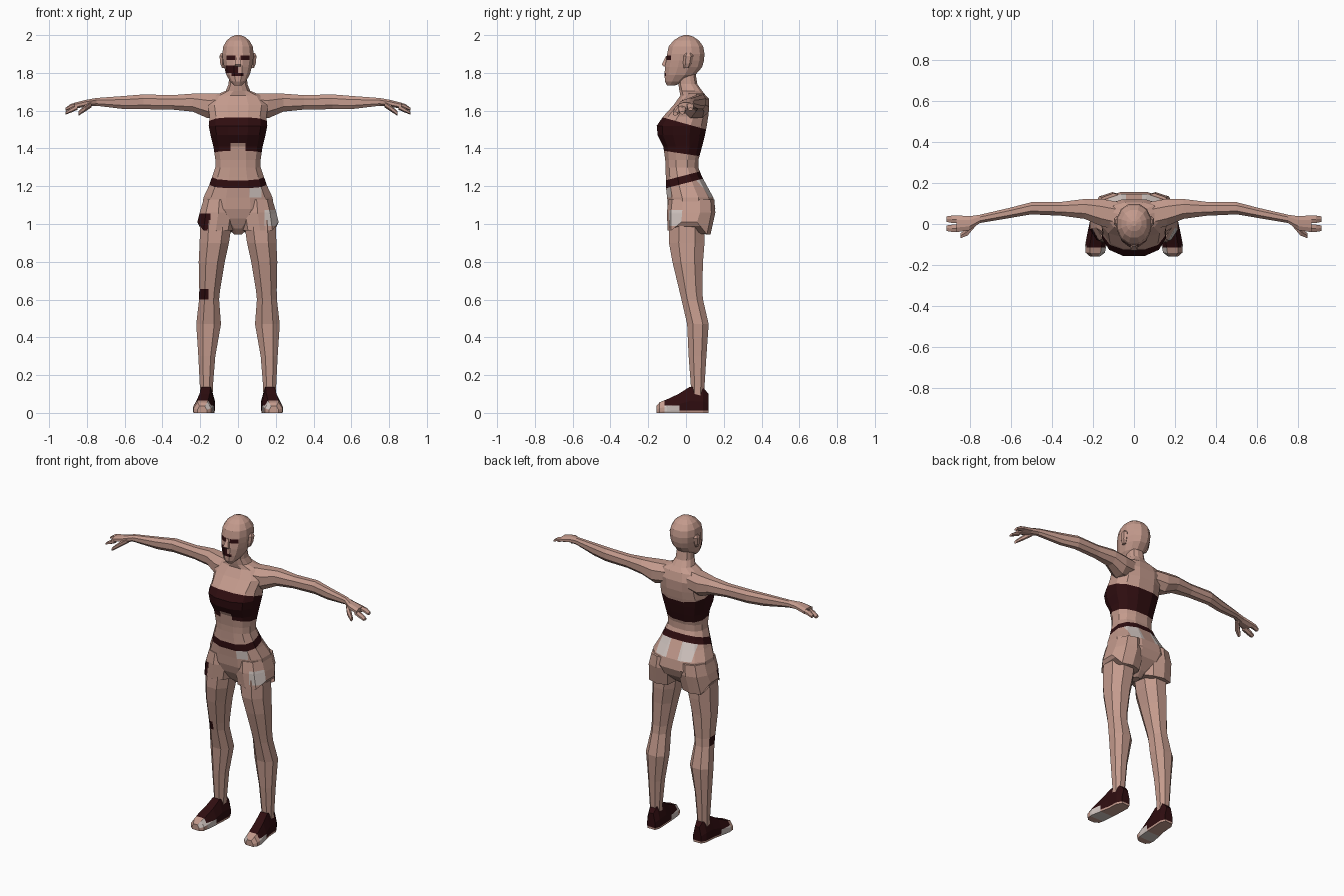
import bpy, bmesh, math
from mathutils import Vector


def material(name, rgb):
    m = bpy.data.materials.new(name)
    m.diffuse_color = (*rgb, 1)
    return m


MATS = [material("skin", (0.55, 0.325, 0.265)),
        material("dark_maroon", (0.028, 0.004, 0.005)),
        material("pale_patch", (0.64, 0.56, 0.53))]
SKIN, DARK, PALE = 0, 1, 2
AXES = {"x": (0, 1, 2), "y": (1, 0, 2), "z": (2, 0, 1)}


def round_section(n, p=1.0):
    """Unit superellipse with a flat facing each way."""
    k = math.cos(math.pi / n)
    f = lambda v: math.copysign(abs(v / k) ** p, v)
    ang = [(i + 0.5) * 2 * math.pi / n for i in range(n)]
    return [(f(math.cos(a)), f(math.sin(a))) for a in ang]


def loft(name, rings, section, axis="z", side=1, cuts=(), paint=None, tweak=None):
    """Skin rings (t, u0, u1, v0, v1) along an axis, slice by planes, paint faces."""
    bm = bmesh.new()
    t_i, u_i, v_i = AXES[axis]
    loops = []
    for k, (t, u0, u1, v0, v1) in enumerate(rings):
        loop = []
        for a, b in section:
            co = Vector((0, 0, 0))
            co[t_i] = t
            co[u_i] = (u0 + u1) / 2 + a * (u1 - u0) / 2
            co[v_i] = (v0 + v1) / 2 + b * (v1 - v0) / 2
            if tweak:
                tweak(k, co)
            co.x *= side
            loop.append(bm.verts.new(co))
        loops.append(loop)
    n = len(section)
    for a, b in zip(loops, loops[1:]):
        for i in range(n):
            j = (i + 1) % n
            bm.faces.new((a[i], a[j], b[j], b[i]))
    bm.faces.new(loops[0])
    bm.faces.new(loops[-1])
    for co, no in cuts:
        bmesh.ops.bisect_plane(bm, geom=bm.verts[:] + bm.edges[:] + bm.faces[:],
                               plane_co=co, plane_no=no, dist=1e-5)
    bmesh.ops.recalc_face_normals(bm, faces=bm.faces[:])
    if paint:
        for f in bm.faces:
            f.material_index = paint(f.calc_center_median())
    me = bpy.data.meshes.new(name)
    bm.to_mesh(me)
    bm.free()
    for m in MATS:
        me.materials.append(m)
    ob = bpy.data.objects.new(name, me)
    bpy.context.collection.objects.link(ob)
    return ob


def zcut(z, slope=0.0):
    return ((0, 0, z), (0, -slope, 1))


def xcut(x):
    return ((x, 0, 0), (1, 0, 0))


def sym(rows):
    return [(z, -w, w, f, b) for z, w, f, b in rows]


# Torso with neck, top, waistband and hips
def paint_torso(c):
    if 1.37 - 0.15 * c.y < c.z < 1.53 - 0.28 * c.y:
        notch = abs(c.x) < 0.04 and c.z < 1.43 and c.y < 0
        return SKIN if notch else DARK
    if 0 < c.z - 1.217 - 0.26 * c.y < 0.042:
        return DARK
    if c.y < 0 and 0.06 < c.x < 0.125 and 1.14 < c.z < 1.2:
        return PALE
    if c.y > 0.04 and 0.04 < abs(c.x) < 0.125 and 1.14 < c.z < 1.24:
        return PALE
    return SKIN


loft("torso", sym([
    (1.80, .046, -.045, .05), (1.74, .05, -.04, .06), (1.705, .065, -.035, .085),
    (1.68, .125, -.03, .105), (1.63, .16, -.065, .12), (1.57, .15, -.12, .118),
    (1.52, .155, -.155, .11), (1.47, .145, -.15, .10), (1.41, .13, -.12, .085),
    (1.34, .12, -.11, .066), (1.30, .12, -.108, .065), (1.25, .137, -.107, .085),
    (1.20, .155, -.107, .112), (1.14, .183, -.10, .145), (1.08, .19, -.095, .155),
    (1.03, .155, -.08, .135), (.975, .05, -.05, .08), (.945, .02, -.02, .04)]),
    round_section(12, .8),
    cuts=[zcut(1.37, -.15), zcut(1.53, -.28), zcut(1.217, .26), zcut(1.259, .26),
          zcut(1.43), zcut(1.14), zcut(1.20)]
    + [xcut(x) for x in (-.125, -.04, .04, .06, .125)],
    paint=paint_torso)


# Head with painted eyes, cheek patch and mouth
def paint_head(c):
    if c.y > -.045:
        return SKIN
    if 1.868 < c.z < 1.893 and .014 < abs(c.x) < .06:
        return DARK
    if 1.80 < c.z < 1.84 and -.065 < c.x < 0:
        return DARK
    if 1.783 < c.z < 1.80 and -.035 < c.x < .028:
        return DARK
    return SKIN


loft("head", sym([
    (1.733, .02, -.10, -.06), (1.755, .042, -.112, 0), (1.79, .062, -.113, .05),
    (1.83, .073, -.112, .085), (1.865, .08, -.105, .095), (1.90, .083, -.10, .098),
    (1.94, .078, -.092, .091), (1.972, .06, -.065, .068), (1.991, .036, -.035, .04),
    (2.0, .012, -.01, .015)]), round_section(12, .9),
    cuts=[zcut(z) for z in (1.783, 1.80, 1.84, 1.868, 1.893)]
    + [xcut(x) for x in (-.065, -.06, -.035, -.014, 0, .014, .028, .06)],
    paint=paint_head)
loft("nose", sym([(1.835, .016, -.118, -.09), (1.845, .017, -.128, -.09),
                  (1.89, .007, -.106, -.09)]), round_section(4))


# Shorts leg colours and uneven hem
def paint_shorts(c):
    if c.y < -.02 and c.x > .14 and .99 < c.z < 1.075:
        return PALE
    if c.y < -.02 and c.x < -.145 and c.z < 1.055:
        return DARK
    return SKIN


def ragged_hem(k, co):
    if k == 2:
        if abs(co.y - .02) < .05 and co.x > .12:
            co.z += .045
        elif co.y > .06:
            co.z -= .02


def paint_leg(c):
    return DARK if c.x < -.155 and .6 < c.z < .655 and c.y < .045 else SKIN


def paint_shoe(c):
    if c.y < -.115:
        return PALE if c.z > .03 and abs(c.x) < .18 else SKIN
    if c.y < -.035 and c.z < .04:
        return PALE
    return SKIN if c.z < .012 else DARK


SHOE = [(-.95, -1), (.95, -1), (1, -.72), (1, -.1), (.55, 1), (-.55, 1), (-1, -.1), (-1, -.72)]

for s, tag in ((1, "left"), (-1, "right")):
    loft("ear_" + tag, [(1.825, .07, .085, -.01, .015), (1.85, .07, .094, -.012, .028),
                        (1.89, .07, .098, -.01, .036), (1.905, .07, .09, 0, .025)],
         round_section(6), side=s)
    loft("shorts_leg_" + tag, [(1.13, .015, .182, -.088, .145), (1.06, .005, .203, -.096, .15),
                               (.965, .02, .215, -.092, .125)],
         round_section(10, .85), side=s, tweak=ragged_hem, paint=paint_shorts,
         cuts=[zcut(1.075), zcut(1.055), zcut(.99), xcut(.14), xcut(-.145)])
    loft("leg_" + tag, [
        (1.02, .03, .20, -.088, .10), (.90, .048, .203, -.09, .098), (.80, .07, .208, -.072, .09),
        (.65, .095, .205, -.036, .086), (.60, .1, .206, -.024, .09), (.47, .09, .221, .006, .12),
        (.30, .12, .21, .014, .108), (.14, .133, .202, .026, .098), (.05, .135, .20, .03, .09)],
        round_section(8, .9), side=s, paint=paint_leg,
        cuts=[zcut(.6), zcut(.655), xcut(-.155)])
    loft("shoe_" + tag, [
        (.12, .135, .19, 0, .10), (.09, .122, .208, 0, .135), (.02, .125, .213, 0, .138),
        (-.04, .128, .226, 0, .10), (-.10, .133, .238, 0, .072), (-.14, .142, .235, 0, .056),
        (-.157, .165, .215, 0, .036)], SHOE, axis="y", side=s, paint=paint_shoe,
        cuts=[((0, -.115, 0), (0, 1, 0)), ((0, -.035, 0), (0, 1, 0)), zcut(.012), zcut(.04)])
    # Arm, running out along x from the shoulder to the palm
    loft("arm_" + tag, [
        (.08, -.03, .108, 1.57, 1.69), (.16, -.01, .122, 1.56, 1.69), (.24, .025, .122, 1.595, 1.69),
        (.35, .04, .108, 1.606, 1.682), (.50, .047, .106, 1.608, 1.686), (.60, .03, .08, 1.608, 1.678),
        (.75, .005, .045, 1.626, 1.667), (.80, -.03, .038, 1.622, 1.658), (.865, -.04, .042, 1.61, 1.642)],
        round_section(8, .9), axis="x", side=s)
    for label, y, dz in (("back", .022, .008), ("front", -.022, -.012)):
        loft(f"{label}_fingers_{tag}", [
            (.85, y - .018, y + .018, 1.613 + dz / 2, 1.638 + dz / 2),
            (.885, y - .017, y + .019, 1.603 + dz, 1.626 + dz),
            (.912, y - .012, y + .015, 1.593 + dz, 1.607 + dz)],
            round_section(6), axis="x", side=s)
    loft("thumb_" + tag, [(.775, -.015, .02, 1.62, 1.65), (.81, -.056, -.015, 1.597, 1.627),
                          (.845, -.07, -.046, 1.574, 1.594)],
         round_section(6), axis="x", side=s)
